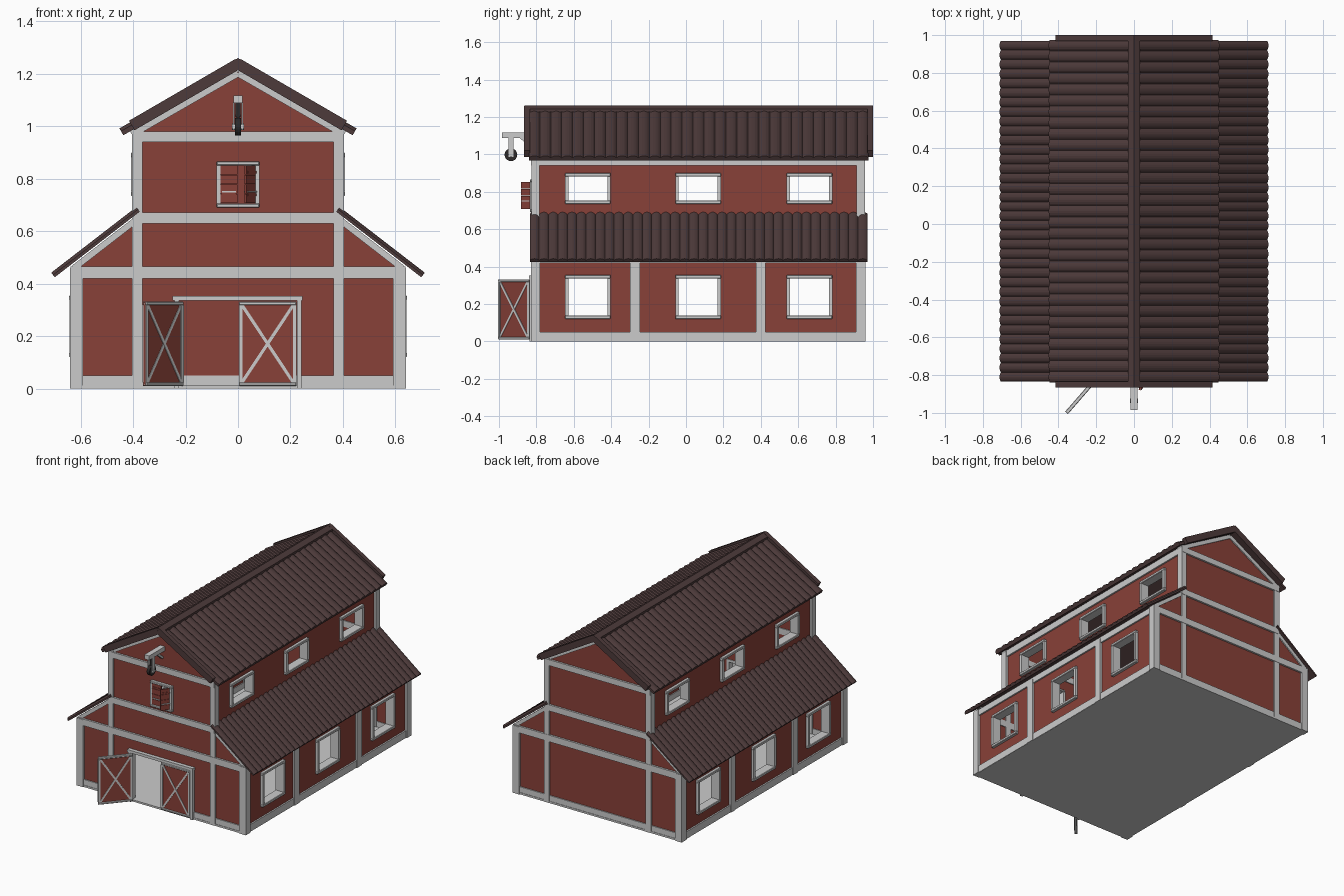
import bpy, bmesh, math
from mathutils import Matrix, Vector

if "Cube" in bpy.data.objects:
    bpy.data.objects.remove(bpy.data.objects["Cube"])


def mat(name, rgb):
    m = bpy.data.materials.new(name)
    m.diffuse_color = (*rgb, 1)
    m.use_nodes = True
    m.node_tree.nodes["Principled BSDF"].inputs["Base Color"].default_value = m.diffuse_color
    return m


RED = mat("barn_red", (0.25, 0.052, 0.04))
TRIM = mat("trim_grey", (0.60, 0.60, 0.60))
ROOF = mat("roof_brown", (0.075, 0.043, 0.043))
IRON = mat("dark_iron", (0.025, 0.022, 0.022))
V = Vector
I = Matrix.Identity(4)
F, B = -0.83, 0.96           # front and back faces of the frame
YC = (F + B) / 2


def finish(name, bm, m):
    bmesh.ops.recalc_face_normals(bm, faces=bm.faces)
    me = bpy.data.meshes.new(name)
    bm.to_mesh(me)
    bm.free()
    me.materials.append(m)
    ob = bpy.data.objects.new(name, me)
    bpy.context.collection.objects.link(ob)
    return ob


def box(name, x, y, z, m, M=I):
    """Box from (min, max) pairs."""
    bm = bmesh.new()
    c = [(a + b) / 2 for a, b in (x, y, z)]
    s = [abs(b - a) for a, b in (x, y, z)]
    bmesh.ops.create_cube(bm, size=1, matrix=M @ Matrix.Translation(c) @ Matrix.Diagonal((*s, 1)))
    return finish(name, bm, m)


def beam(name, p, q, w, d, m, M=I, side=(0, 1, 0)):
    """Bar from p to q; depth d along side, width w across."""
    p, q, s = V(p), V(q), V(side)
    a = (q - p).normalized()
    R = Matrix((a, s, a.cross(s))).transposed().to_4x4()
    bm = bmesh.new()
    bmesh.ops.create_cube(bm, size=1, matrix=M @ Matrix.Translation((p + q) / 2) @ R
                          @ Matrix.Diagonal(((q - p).length, d, w, 1)))
    return finish(name, bm, m)


def prism(name, pts, y0, y1, m):
    """Extrude an x/z outline along y."""
    bm = bmesh.new()
    f = bm.faces.new([bm.verts.new((x, y0, z)) for x, z in pts])
    r = bmesh.ops.extrude_face_region(bm, geom=[f])
    bmesh.ops.translate(bm, vec=(0, y1 - y0, 0),
                        verts=[v for v in r["geom"] if isinstance(v, bmesh.types.BMVert)])
    return finish(name, bm, m)


def cut(ob, x, y, z):
    """Cut a box-shaped opening."""
    c = box("opening_cutter", x, y, z, RED)
    md = ob.modifiers.new("opening", 'BOOLEAN')
    md.operation, md.solver, md.object = 'DIFFERENCE', 'EXACT', c
    bpy.context.view_layer.objects.active = ob
    bpy.ops.object.modifier_apply(modifier=md.name)
    bpy.data.objects.remove(c)


def frame(name, M, u, z, d, w=0.018):
    """Four-sided frame in the local x/z plane, centred on local y = 0."""
    for zz in (z[0] + w / 2, z[1] - w / 2):
        ob = beam(name, (u[0], 0, zz), (u[1], 0, zz), w, d, TRIM, M)
        bev = ob.modifiers.new("soft_edge", 'BEVEL')
        bev.width, bev.segments = 0.003, 1
    for uu in (u[0] + w / 2, u[1] - w / 2):
        beam(name, (uu, 0, z[0] + w), (uu, 0, z[1] - w), w, d * 0.97, TRIM, M)


def tiles(name, top, eave, s, y0, y1, n, h, t):
    """Roof slope with rounded ribs running from top to eave."""
    a, b = V((s * top[0], 0, top[1])), V((s * eave[0], 0, eave[1]))
    nrm = V((s * (top[1] - eave[1]), 0, eave[0] - top[0])).normalized()
    bm, rows, k = bmesh.new(), [], 6
    for i in range(n * k + 1):
        y = y0 + (y1 - y0) * i / (n * k)
        o = h * (abs(math.sin(math.pi * i / k)) ** 0.7 - 1)
        rows.append([bm.verts.new(p + nrm * e + V((0, y, 0)))
                     for p, e in ((a, o), (b, o), (b, -t), (a, -t))])
    for r, q in zip(rows, rows[1:]):
        for j in range(4):
            bm.faces.new((r[j], r[(j + 1) % 4], q[(j + 1) % 4], q[j]))
    bm.faces.new(rows[0])
    bm.faces.new(rows[-1])
    finish(name, bm, ROOF)


# Floor and end walls
box("floor", (-0.632, 0.632), (F + 0.005, B - 0.005), (0, 0.012), TRIM)
half = [(0.62, 0.004), (0.62, 0.465), (0.388, 0.645), (0.388, 0.985)]
outline = half + [(0, 1.21)] + [(-x, z) for x, z in reversed(half)]
front = prism("front_wall", outline, F + 0.015, F + 0.04, RED)
prism("back_wall", outline, B - 0.04, B - 0.015, RED)
cut(front, (-0.225, 0.225), (F - 0.1, F + 0.1), (-0.02, 0.335))
cut(front, (-0.07, 0.07), (F - 0.1, F + 0.1), (0.70, 0.855))

# Side walls with three windows on each level
WY = (-0.525, 0.065, 0.66)
for s in (-1, 1):
    low = box("lower_side_wall", (s * 0.598, s * 0.624), (F + 0.016, B - 0.016), (0.004, 0.468), RED)
    up = box("upper_side_wall", (s * 0.362, s * 0.389), (F + 0.016, B - 0.016), (0.635, 0.99), RED)
    for wall, x, z in ((low, 0.611, (0.12, 0.355)), (up, 0.376, (0.735, 0.90))):
        for wy in WY:
            cut(wall, (s * x - 0.1, s * x + 0.1), (wy - 0.108, wy + 0.108), (z[0] + 0.012, z[1] - 0.012))
            M = Matrix.Translation((s * x, wy, 0)) @ Matrix.Rotation(math.pi / 2, 4, 'Z')
            frame("side_window_frame", M, (-0.122, 0.122), z, 0.065)
    # Side posts and boards
    for y0, y1 in ((-0.30, -0.245), (0.375, 0.425)):
        box("side_post", (s * 0.59, s * 0.638), (y0, y1), (0, 0.45), TRIM)
    box("side_base_board", (s * 0.592, s * 0.634), (F + 0.02, B - 0.02), (0.001, 0.05), TRIM)
    box("side_top_beam", (s * 0.592, s * 0.634), (F + 0.02, B - 0.02), (0.42, 0.462), TRIM)
    box("upper_top_beam", (s * 0.357, s * 0.40), (F + 0.02, B - 0.02), (0.94, 0.985), TRIM)
    box("upper_bottom_beam", (s * 0.357, s * 0.398), (F + 0.02, B - 0.02), (0.63, 0.67), TRIM)

# Timber framing on both ends
for e, d in ((F, 1), (B, -1)):
    def at(a, b):
        return tuple(sorted((e + d * a, e + d * b)))
    for s in (-1, 1):
        box("corner_post", (s * 0.59, s * 0.64), at(0, 0.05), (0, 0.46), TRIM)
        box("tall_post", (s * 0.365, s * 0.405), at(0.004, 0.048), (0, 0.99), TRIM)
        y = e + d * 0.027
        beam("gable_rake_trim", (0, y, 1.203), (s * 0.405, y, 0.97), 0.028, 0.04, TRIM)
        beam("lean_to_rake_trim", (s * 0.39, y, 0.642), (s * 0.625, y, 0.46), 0.024, 0.04, TRIM)
        x0 = 0.225 if e == F else 0
        box("end_base_board", (s * x0, s * 0.62), at(0.008, 0.045), (0.001, 0.05), TRIM)
    for w, z0, z1 in ((0.638, 0.42, 0.465), (0.40, 0.63, 0.672), (0.40, 0.94, 0.98)):
        box("end_beam", (-w, w), at(0.002, 0.046), (z0, z1), TRIM)

# Roofs
for s in (-1, 1):
    tiles("upper_roof", (0, 1.25), (0.452, 0.992), s, -0.84, 0.975, 31, 0.012, 0.03)
    tiles("lean_to_roof", (0.388, 0.692), (0.712, 0.442), s, -0.835, 0.97, 36, 0.011, 0.022)
    for y in (-0.85, 0.985):
        beam("roof_end_board", (0, y, 1.238), (s * 0.405, y, 1.003), 0.042, 0.03, ROOF)
    beam("ridge_cap", (0, YC - 0.92, 1.253), (s * 0.032, YC - 0.92, 1.235), 0.012, 0.02, ROOF)
prism("ridge_cap", [(0, 1.26), (0.033, 1.242), (0.033, 1.225), (-0.033, 1.225), (-0.033, 1.242)],
      -0.863, 1.0, ROOF)

# Door frame
DY = F + 0.02
for s in (-1, 1):
    box("door_frame_post", (s * 0.224, s * 0.243), (F - 0.008, F + 0.045), (0, 0.338), TRIM)
box("door_frame_head", (-0.25, 0.245), (F - 0.01, F + 0.045), (0.335, 0.353), TRIM)


def door(M, s):
    """Cross-braced door, hinged at the local origin, reaching towards s."""
    box("door_panel", (0, s * 0.22), (-0.005, 0.005), (0.012, 0.33), RED, M)
    frame("door_trim", M, (0, 0.22) if s > 0 else (-0.22, 0), (0.01, 0.332), 0.02, 0.014)
    beam("door_brace", (s * 0.01, 0, 0.02), (s * 0.21, 0, 0.322), 0.012, 0.016, TRIM, M)
    beam("door_brace", (s * 0.01, 0, 0.322), (s * 0.21, 0, 0.02), 0.012, 0.014, TRIM, M)


door(Matrix.Translation((0.223, F, 0)), -1)
door(Matrix.Translation((-0.213, F - 0.004, 0)) @ Matrix.Rotation(math.radians(-131), 4, 'Z'), 1)

# Loft window with one closed and one open shutter
frame("loft_window_frame", Matrix.Translation((0, F + 0.025, 0)), (-0.082, 0.082), (0.69, 0.866), 0.06, 0.015)
for s, ang in ((-1, 0), (1, 54)):
    M = Matrix.Translation((s * 0.067, F + 0.005, 0)) @ Matrix.Rotation(math.radians(s * ang), 4, 'Z')
    for i in range(4):
        z = 0.707 + i * 0.0365
        box("shutter_plank", (0, -s * 0.066), (-0.005, 0.005), (z, z + 0.0345), RED, M)
    for z in (0.735, 0.82):
        box("shutter_batten", (-s * 0.005, -s * 0.06), (-0.008, 0.008), (z, z + 0.009), RED, M)
    box("shutter_latch", (-s * 0.006, -s * 0.06), (-0.01, 0.01), (0.748, 0.753), TRIM, M)

# Hoist beam, brace, hanger and pulley
box("hoist_beam", (-0.018, 0.018), (-0.985, F + 0.03), (1.088, 1.118), TRIM)
beam("hoist_brace", (0, -0.885, 1.092), (0, F + 0.01, 1.04), 0.014, 0.02, TRIM, side=(1, 0, 0))
for s in (-1, 1):
    box("pulley_hanger", (s * 0.013, s * 0.019), (-0.95, -0.922), (0.985, 1.09), TRIM)
for name, r, w, m in (("pulley_wheel", 0.034, 0.022, IRON), ("pulley_hub", 0.012, 0.044, TRIM)):
    bm = bmesh.new()
    bmesh.ops.create_cone(bm, cap_ends=True, segments=20, radius1=r, radius2=r, depth=w,
                          matrix=Matrix.Translation((0, -0.936, 0.998)) @ Matrix.Rotation(math.pi / 2, 4, 'Y'))
    finish(name, bm, m)
box("pulley_rope", (-0.006, 0.006), (-0.942, -0.93), (1.02, 1.09), IRON)
